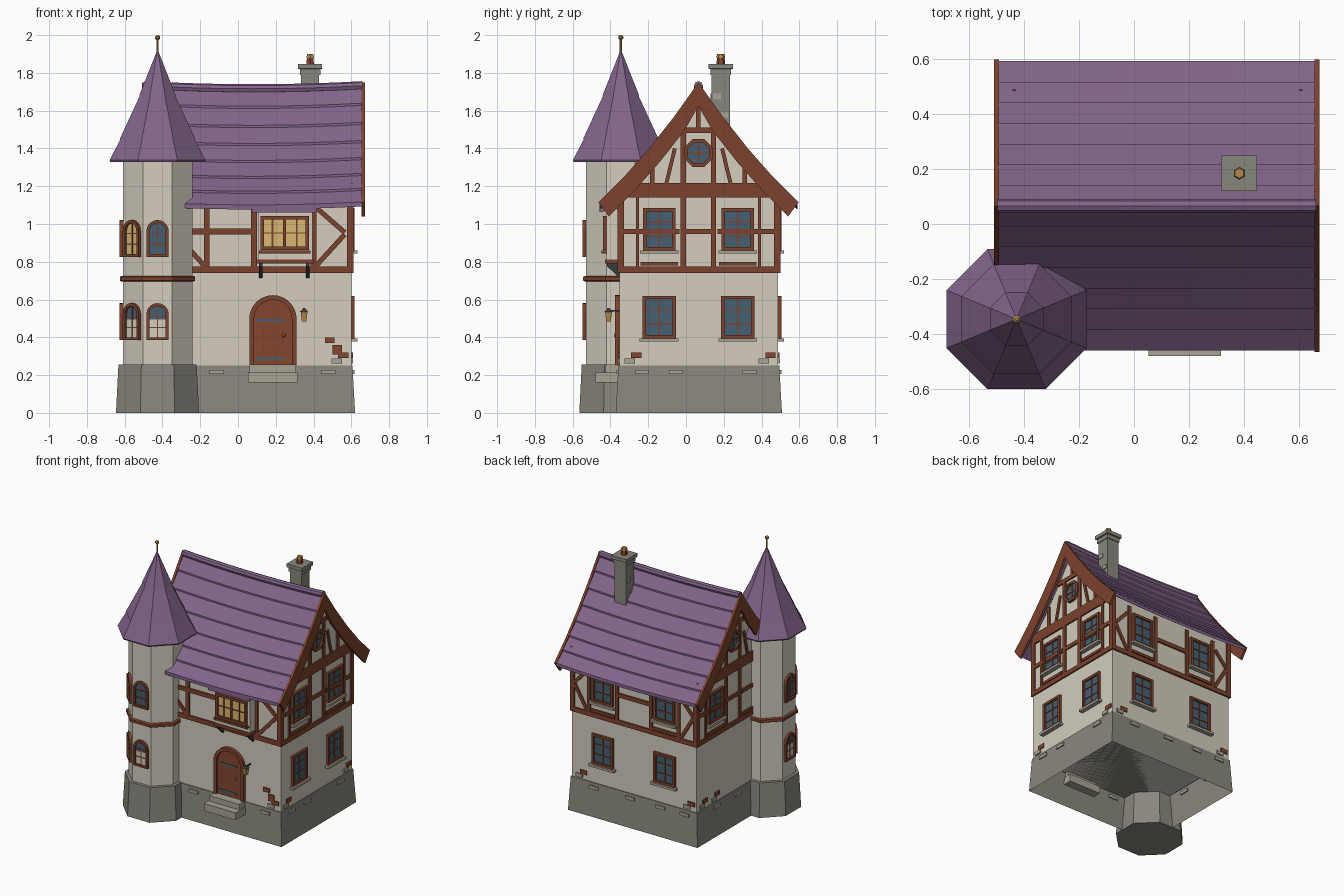
import bpy, bmesh, math
from mathutils import Vector, Matrix

cube = bpy.data.objects.get("Cube")
if cube:
    bpy.data.objects.remove(cube, do_unlink=True)


def linear(h):
    vals = [int(h[i:i + 2], 16) / 255 for i in (0, 2, 4)]
    return [c / 12.92 if c < 0.04 else ((c + 0.055) / 1.055) ** 2.4 for c in vals] + [1]


COLOURS = dict(plaster="D3CDBE", roof_purple="82648A", timber="7C422D", brick="84462F", stone="89877D",
               light_stone="A8A595", glass="456072", lit_glass="D8B772", brass="B08A48", iron="3A3A3A")
MATS = {}
for label, code in COLOURS.items():
    m = bpy.data.materials.new(label)
    m.use_nodes = True
    m.diffuse_color = linear(code)
    m.node_tree.nodes["Principled BSDF"].inputs["Base Color"].default_value = linear(code)
    MATS[label] = m

parts = {}  # (part name, material) -> bmesh


# Skin a stack of equal-sized loops
def loft(name, mat, loops, caps=(True, True), cyclic=False):
    bm = parts.setdefault((name, mat), bmesh.new()) if (name, mat) not in parts else parts[(name, mat)]
    rows = [[bm.verts.new(p) for p in loop] for loop in loops]
    n = len(rows[0])
    for a, b in zip(rows, rows[1:] + (rows[:1] if cyclic else [])):
        for i in range(n):
            j = (i + 1) % n
            bm.faces.new((a[i], a[j], b[j], b[i]))
    if not cyclic:
        if caps[0]:
            bm.faces.new(rows[0][::-1])
        if caps[1]:
            bm.faces.new(rows[-1])


# Wall frame: u along the wall, d outward, v up
def wall(ox, oy, deg):
    a = math.radians(deg)
    c, s = math.cos(a), math.sin(a)
    return Matrix(((-s, c, 0, ox), (c, s, 0, oy), (0, 0, 1, 0), (0, 0, 0, 1)))


def at(M, pts, d):
    return [M @ Vector((u, d, v)) for u, v in pts]


def plate(name, mat, M, pts, d0, d1):
    loft(name, mat, [at(M, pts, d0), at(M, pts, d1)])


def hoop(name, mat, M, outer, inner, d):
    loft(name, mat, [at(M, outer, 0), at(M, outer, d), at(M, inner, d), at(M, inner, 0)], cyclic=True)


def rect(u0, u1, v0, v1):
    return [(u0, v0), (u1, v0), (u1, v1), (u0, v1)]


def arch(u, r, z0, spring, n=10):
    return [(u - r, z0), (u + r, z0)] + [(u + r * math.cos(math.pi * i / n), spring + r * math.sin(math.pi * i / n))
                                         for i in range(n + 1)]


def beam(name, M, u0, v0, u1, v1, w=0.03, d=0.011, mat="timber"):
    t = Vector((u1 - u0, v1 - v0)).normalized() * w / 2
    plate(name, mat, M, [(u0 + t.y, v0 - t.x), (u1 + t.y, v1 - t.x), (u1 - t.y, v1 + t.x), (u0 - t.y, v0 + t.x)], 0, d)


def ngon(cx, cy, z, apothem, n=8):
    r = apothem / math.cos(math.pi / n)
    return [(cx + r * math.cos((i + .5) * math.tau / n), cy + r * math.sin((i + .5) * math.tau / n), z)
            for i in range(n)]


def tower(name, mat, cx, cy, profile, n=8):
    loft(name, mat, [ngon(cx, cy, z, r, n) for z, r in profile])


def box(name, mat, x0, x1, y0, y1, z0, z1):
    loft(name, mat, [[(x, y, z) for x, y in rect(x0, x1, y0, y1)] for z in (z0, z1)])


def window(M, u, z0, z1, half, cols=2, rows=3, glass="glass", sill=True, d=0.018):
    t = 0.018
    hoop("window_frames", "timber", M, rect(u - half, u + half, z0, z1),
         rect(u - half + t, u + half - t, z0 + t, z1 - t), d)
    plate("window_panes", glass, M, rect(u - half + t, u + half - t, z0 + t, z1 - t), 0, 0.005)
    for i in range(1, cols):
        x = u - half + 2 * half * i / cols
        beam("window_bars", M, x, z0, x, z1, 0.009, 0.01)
    for i in range(1, rows):
        z = z0 + (z1 - z0) * i / rows
        beam("window_bars", M, u - half, z, u + half, z, 0.007, 0.01)
    if sill:
        plate("window_sills", "light_stone", M, rect(u - half - .015, u + half + .015, z0 - .017, z0), 0, 0.032)


X0, X1, Y0, Y1, MID = -0.43, 0.60, -0.352, 0.488, 0.066
FRONT, BACK = wall(0, Y0, -90), wall(0, Y1, 90)
RIGHT, LEFT = wall(X1, 0, 0), wall(X0, 0, 180)


def roof_z(d):
    return 1.735 - 1.467 * d + 0.509 * d * d


# Plinth, open underneath, and walls with gables
loft("plinth", "stone", [[(x, y, z) for x, y in rect(X0 - e, X1 + e, Y0 - e, Y1 + e)]
                         for z, e in ((0, .02), (.25, .006))], caps=(False, True))
gable_outline = [(Y0, .25), (Y1, .25)] + [(MID + d, roof_z(abs(d)) - .035) for d in (Y1 - MID, .28, .14, 0, -.14, -.28, Y0 - MID)]
loft("house_walls", "plaster", [[(x, y, z) for y, z in gable_outline] for x in (X0, X1)])

# Sagging main roof in overlapping courses
RX0, RX1, SEG = -0.495, 0.66, 8


def stations(profile, s):
    out = []
    for i in range(SEG + 1):
        t = 2 * i / SEG - 1
        x = RX0 + (RX1 - RX0) * i / SEG
        out.append([(x, MID + s * d, z - 0.016 * (1 - t * t)) for d, z in profile])
    return out


STEP = 0.075
for s in (-1, 1):
    for i in range(7):
        a, b = i * STEP, (i + 1) * STEP
        loft("roof_courses", "roof_purple", stations([(a, roof_z(a)), (b, roof_z(b) + .012), (b, roof_z(b) - .012),
                                                      (a, roof_z(a) - .028)], s))
    # Barge boards on both gable ends
    ds = [0, .13, .26, .39, .53]
    top = [(MID + s * d, roof_z(d) + .014) for d in ds]
    low = [(MID + s * max(0, d - .055), roof_z(d) - .06 - .05 * (d == 0)) for d in ds]
    for x in (RX0 - .012, RX1 - .005):
        loft("barge_boards", "timber", [[(x, *p), (x + .018, *p), (x + .018, *q), (x, *q)] for p, q in zip(top, low)])
ridge = [(.024 * math.cos(k * math.tau / 8), 1.732 + .024 * math.sin(k * math.tau / 8)) for k in range(8)]
loft("ridge_cap", "roof_purple", stations(ridge, 1))

# Timber framing shared by all sides
for M, a, b in ((FRONT, X0, X1), (BACK, -X1, -X0), (RIGHT, Y0, Y1), (LEFT, -Y1, -Y0)):
    beam("sill_beams", M, a - .011, .757, b + .011, .757, .034)
    for u in (a + .006, b - .006):
        beam("corner_posts", M, u, .76, u, 1.17, .034)

# Gable sides
for M, s in ((RIGHT, 1), (LEFT, -1)):
    def tie(y0, z0, y1, z1, w=.028):
        beam("gable_timber", M, s * y0, z0, s * y1, z1, w)
    tie(Y0, 1.178, Y1, 1.178, .076)
    for k in (-1, 1):
        c = MID + k * .208
        tie(MID + k * .08, .77, MID + k * .08, 1.49)
        tie(MID + k * .245, 1.21, MID + k * .245, 1.36, .024)
        tie(MID + k * .17, 1.215, MID + k * .125, 1.40, .02)
        tie(MID + k * .10, .96, MID + k * .40, .96)
        tie(c - .1, .79, c + .1, .79, .02)
        tie(c - k * -.115, .77, c - k * -.115, 1.14, .018)
        if s > 0 or k > 0:
            window(M, s * c, .86, 1.085, .086)
        if s > 0:
            window(M, c, .395, .62, .088)
    tie(MID - .08, .96, MID + .08, .96)
    tie(MID - .15, 1.497, MID + .15, 1.497, .03)
    tie(MID, 1.5, MID, 1.66, .024)
    octo = [[(s * MID + r * math.cos((k + .5) * math.pi / 4), 1.375 + r * math.sin((k + .5) * math.pi / 4))
             for k in range(8)] for r in (.08, .06)]
    hoop("round_window_frame", "timber", M, octo[0], octo[1], .02)
    plate("round_window_pane", "glass", M, octo[1], 0, .006)
    beam("window_bars", M, s * MID, 1.315, s * MID, 1.435, .009, .011)
    beam("window_bars", M, s * MID - .06, 1.375, s * MID + .06, 1.375, .009, .011)

# Back side, mirrored about its middle
C = -(X0 + X1) / 2
for k in (-1, 1):
    u = C + k * .255
    window(BACK, u, .86, 1.085, .086)
    window(BACK, u, .395, .62, .088)
    for e in (-.115, .115):
        beam("back_timber", BACK, u + e, .77, u + e, 1.13, .026)
    beam("back_timber", BACK, u - .1, .79, u + .1, .79, .02)
    beam("back_timber", BACK, C + k * .39, 1.07, C + k * .49, .96, .024)
    beam("back_timber", BACK, C + k * .49, .95, C + k * .39, .78, .024)
beam("back_timber", BACK, C - .14, .96, C + .14, .96)

# Front timber
for u in (-.165, .085, .4):
    beam("front_timber", FRONT, u, .77, u, 1.13)
beam("front_timber", FRONT, -.4, .96, .1, .96)
beam("front_timber", FRONT, .41, 1.09, .565, .955, .026)
beam("front_timber", FRONT, .565, .945, .41, .775, .026)
beam("front_timber", FRONT, -.27, .88, -.17, .77, .026)

# Bay window with its small roof and brackets
plate("bay_box", "plaster", FRONT, rect(.105, .395, .80, 1.08), 0, .07)
plate("bay_sill", "timber", FRONT, rect(.098, .402, .79, .812), 0, .076)
BAY = wall(0, Y0 - .07, -90)
window(BAY, .247, .862, 1.042, .128, 4, 2, "lit_glass", False)
beam("window_bars", BAY, .247, .865, .247, 1.04, .016, .014)
beam("bay_sill", BAY, .11, .853, .385, .853, .016, .025)
loft("bay_roof", "roof_purple", [at(FRONT, rect(.075, .415, 1.085, 1.11), 0), at(FRONT, rect(.075, .415, 1.062, 1.082), .107)])
for u in (.12, .37):
    loft("bay_brackets", "iron", [at(FRONT, rect(u - .009, u + .009, .715, .80), 0),
                                  at(FRONT, rect(u - .009, u + .009, .775, .80), .065)])

# Door, hinges, knob and steps
hoop("door_frame", "timber", FRONT, arch(.185, .125, .25, .498, 16), arch(.185, .1, .25, .498, 16), .025)
plate("door_leaf", "brick", FRONT, arch(.185, .1, .25, .498, 16), 0, .009)
for u in (.135, .185, .235):
    beam("door_grooves", FRONT, u, .26, u, .57, .004, .011, "timber")
for z in (.29, .49):
    beam("door_hinges", FRONT, .095, z, .245, z, .014, .014, "glass")
tower("door_knob", "brass", .242, Y0 - .02, [(.4, .005), (.406, .009), (.416, .009), (.422, .005)])
box("lower_step", "light_stone", .052, .316, -.478, -.30, .16, .215)
box("upper_step", "light_stone", .062, .308, -.425, -.33, .212, .256)

# Wall lantern
box("lantern_bracket", "iron", .346, .354, -.42, Y0, .538, .546)
tower("lantern", "brass", .35, -.41, [(.485, .012), (.535, .018)], 4)
tower("lantern_cap", "iron", .35, -.41, [(.535, .021), (.555, .004)], 4)

# Corner tower
TX, TY = -.426, -.345
tower("tower_plinth", "stone", TX, TY, [(0, .22), (.255, .207)])
tower("tower_walls", "plaster", TX, TY, [(.25, .184), (1.34, .184)])
tower("tower_band", "timber", TX, TY, [(.695, .19), (.7, .199), (.72, .199), (.725, .19)])
for tier in ([(1.328, .25), (1.338, .254), (1.455, .193)], [(1.45, .2), (1.685, .091)], [(1.68, .097), (1.91, .006)]):
    tower("tower_roof", "roof_purple", TX, TY, tier)
tower("finial_rod", "brass", TX, TY, [(1.9, .005), (1.98, .005)], 6)
tower("finial_ball", "brass", TX, TY, [(1.974, .005), (1.981, .013), (1.993, .013), (2.0, .005)])
for deg in (180, 225, 270):
    a = math.radians(deg)
    M = wall(TX + .184 * math.cos(a), TY + .184 * math.sin(a), deg)
    for z0 in (.385, .825):
        spring = z0 + .137
        inner = arch(0, .043, z0 + .015, spring)
        hoop("tower_window_frames", "timber", M, arch(0, .059, z0, spring), inner, .018)
        plate("tower_window_panes", "lit_glass" if deg == 225 and z0 > .5 else "glass", M, inner, 0, .004)
        if z0 < .5:
            plate("curtains", "plaster", M, rect(-.043, .043, z0 + .015, z0 + .11), 0, .007)
        beam("window_bars", M, 0, z0 + .01, 0, spring + .045, .007, .009)
        for z in (z0 + .068, z0 + .125):
            beam("window_bars", M, -.045, z, .045, z, .006, .009)

# Chimney
CX, CY = .382, .184
tower("chimney_stack", "stone", CX, CY, [(1.38, .048), (1.8, .048)], 4)
tower("chimney_cap", "stone", CX, CY, [(1.79, .054), (1.82, .054), (1.822, .064), (1.848, .064)], 4)
tower("chimney_pot", "brick", CX, CY, [(1.845, .02), (1.885, .017)], 6)
tower("chimney_pot_cap", "brass", CX, CY, [(1.88, .02), (1.9, .016)], 6)
for deg in (0, 180, 270):
    a = math.radians(deg)
    M = wall(CX + .048 * math.cos(a), CY + .048 * math.sin(a), deg)
    plate("chimney_blocks", "light_stone", M, rect(-.04, .0, 1.66, 1.69), 0, .006)
    plate("chimney_blocks", "light_stone", M, rect(.0, .04, 1.56, 1.59), 0, .006)

# Exposed bricks and plinth blocks
for M, us in ((FRONT, (.53,)), (RIGHT, (-.29, .42)), (BACK, (-.53, .36)), (LEFT, (-.42, -.28))):
    for u in us:
        plate("exposed_bricks", "brick", M, rect(u, u + .055, .29, .32), 0, .008)
        plate("exposed_blocks", "light_stone", M, rect(u - .035, u + .02, .262, .288), 0, .009)
for u, v in ((.46, .37), (.5, .33), (.5, .31)):
    plate("exposed_bricks", "brick", FRONT, rect(u, u + .05, v, v + .03), 0, .009)
for M, us in ((FRONT, (-.15, .44)), (RIGHT, (-.27, -.09, .3)), (BACK, (-.45, -.15, .1, .3)), (LEFT, (-.3, -.05))):
    for u in us:
        plate("plinth_blocks", "light_stone", M, rect(u, u + .075, .205, .228), 0, .017)

# Turn every collected part into an object
for (name, mat), bm in parts.items():
    bmesh.ops.recalc_face_normals(bm, faces=bm.faces[:])
    mesh = bpy.data.meshes.new(name)
    bm.to_mesh(mesh)
    bm.free()
    mesh.materials.append(MATS[mat])
    bpy.context.collection.objects.link(bpy.data.objects.new(name, mesh))
